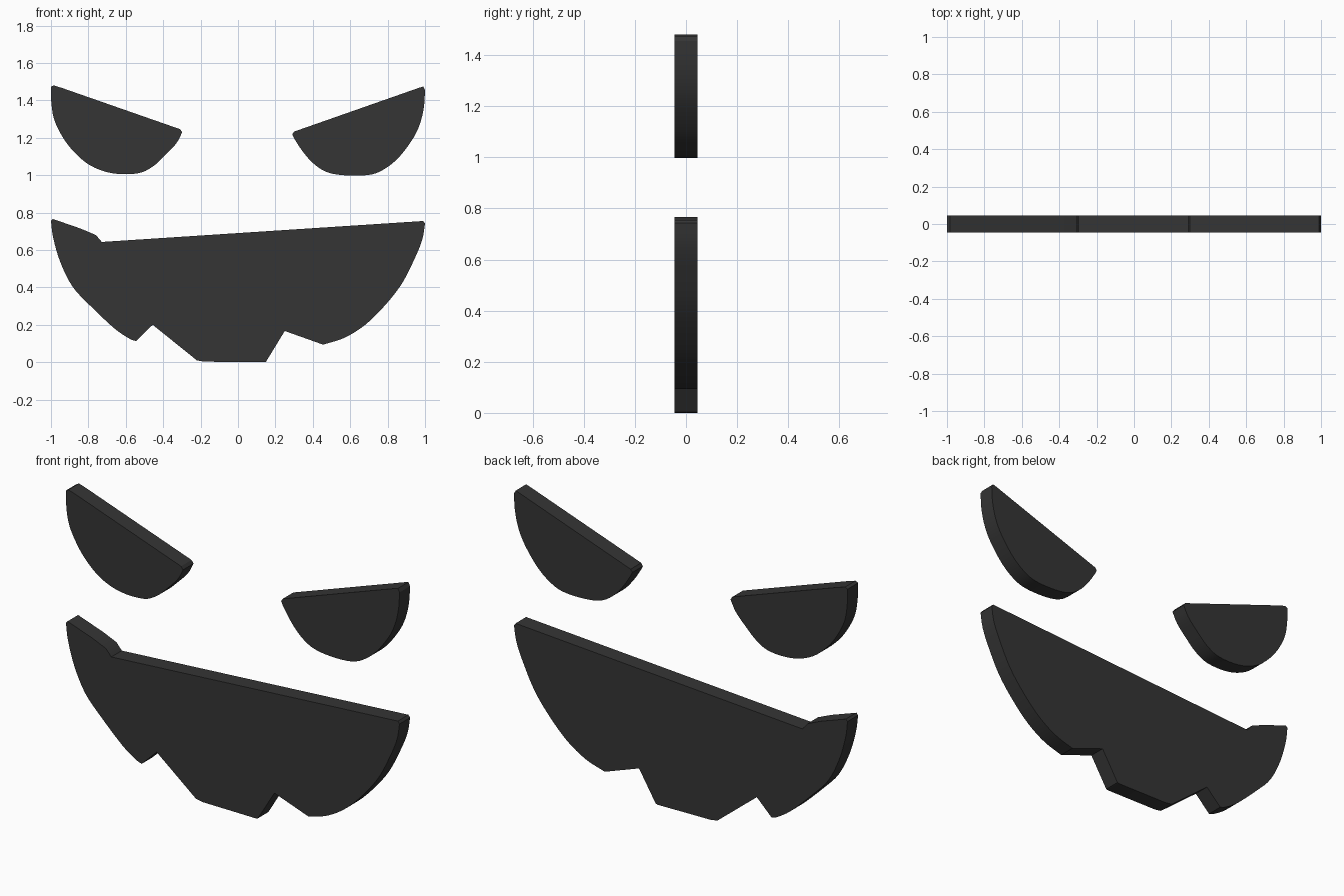
import bpy, bmesh
from mathutils import Vector

if "Cube" in bpy.data.objects:
    bpy.data.objects.remove(bpy.data.objects["Cube"])

HALF = 0.045  # half thickness of the slab pieces

black = bpy.data.materials.new("charcoal")
black.diffuse_color = (0.035, 0.035, 0.035, 1)
black.use_nodes = True
black.node_tree.nodes["Principled BSDF"].inputs["Base Color"].default_value = black.diffuse_color


def spline(pts, steps=4):
    """Smooth open curve passing through all the given points."""
    p = [Vector(q) for q in pts]
    p = [2 * p[0] - p[1]] + p + [2 * p[-1] - p[-2]]
    out = []
    for a, b, c, d in zip(p, p[1:], p[2:], p[3:]):
        for i in range(steps):
            t = i / steps
            out.append(0.5 * (2 * b + (c - a) * t + (2 * a - 5 * b + 4 * c - d) * t * t
                              + (3 * b - a - 3 * c + d) * t ** 3))
    return out + [p[-2]]


def slab(name, outline):
    """Extrude a front (x, z) outline through the thickness."""
    bm = bmesh.new()
    front = bm.faces.new([bm.verts.new((x, -HALF, z)) for x, z in outline])
    res = bmesh.ops.extrude_face_region(bm, geom=[front], use_keep_orig=True)
    moved = [v for v in res["geom"] if isinstance(v, bmesh.types.BMVert)]
    bmesh.ops.translate(bm, verts=moved, vec=(0, 2 * HALF, 0))
    bmesh.ops.recalc_face_normals(bm, faces=bm.faces)
    me = bpy.data.meshes.new(name)
    bm.to_mesh(me)
    bm.free()
    me.materials.append(black)
    ob = bpy.data.objects.new(name, me)
    bpy.context.collection.objects.link(ob)
    bpy.context.view_layer.objects.active = ob
    ob.select_set(True)
    bpy.ops.object.shade_smooth_by_angle(angle=0.5)
    ob.select_set(False)


# Eyes: slanted brow line above a rounded lower lid
slab("left_eye", [(-0.985, 1.48), (-0.94, 1.466), (-0.31, 1.246)] + spline([
    (-0.298, 1.23), (-0.33, 1.17), (-0.39, 1.106), (-0.455, 1.047), (-0.535, 1.01),
    (-0.67, 1.01), (-0.79, 1.052), (-0.885, 1.133), (-0.947, 1.22),
    (-0.985, 1.305), (-0.999, 1.4), (-1.0, 1.472)]))
slab("right_eye", [(0.29, 1.218), (0.3, 1.233), (0.97, 1.468), (0.99, 1.474)] + spline([
    (1.0, 1.455), (0.994, 1.365), (0.972, 1.272), (0.93, 1.187), (0.85, 1.085),
    (0.76, 1.02), (0.675, 0.999), (0.55, 1.001), (0.465, 1.021), (0.395, 1.07),
    (0.34, 1.135), (0.3, 1.197)]))

# Mouth: lopsided upper lip, round cheeks, square tooth gaps below
right_cheek = spline([(1.0, 0.742), (0.985, 0.655), (0.945, 0.555), (0.876, 0.42),
                      (0.785, 0.303), (0.68, 0.2), (0.57, 0.131), (0.455, 0.094)])
left_cheek = spline([(-0.545, 0.113), (-0.58, 0.126), (-0.66, 0.18), (-0.79, 0.302),
                     (-0.885, 0.405), (-0.95, 0.535), (-0.988, 0.665), (-1.0, 0.755)])
lip = [(-0.99, 0.766), (-0.84, 0.714), (-0.76, 0.68), (-0.728, 0.643), (0.99, 0.755)]
teeth = [(0.25, 0.167), (0.15, 0.003), (0.14, 0.0), (-0.18, 0.003), (-0.22, 0.01), (-0.456, 0.2)]
slab("mouth", lip + right_cheek + teeth + left_cheek)
